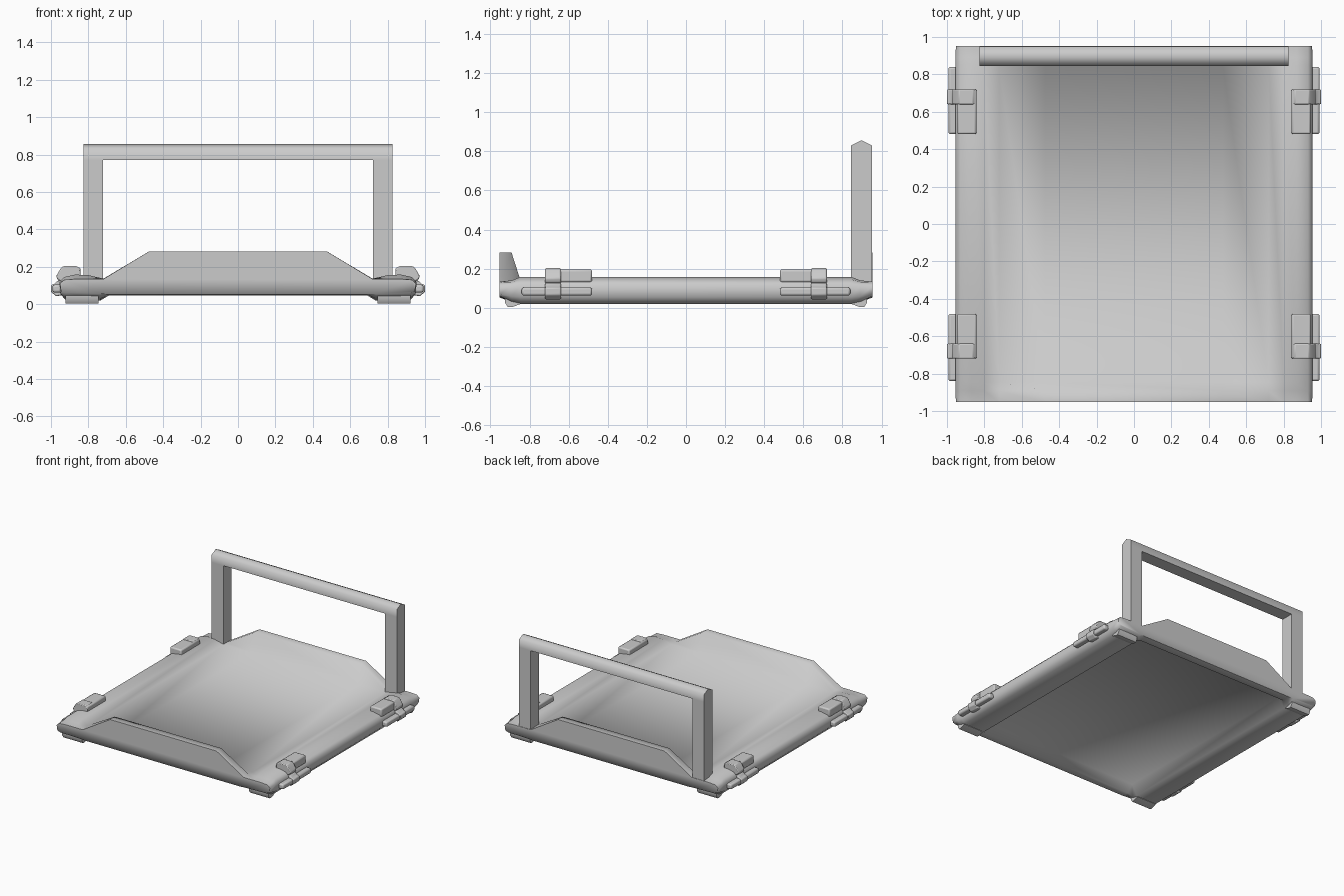
import bpy, bmesh

if "Cube" in bpy.data.objects:
    bpy.data.objects.remove(bpy.data.objects["Cube"])


def loft(name, rings, bevel=0.0, angle=0.7):
    """Skin a list of equal-length point rings and cap both ends."""
    bm = bmesh.new()
    vs = [[bm.verts.new(p) for p in r] for r in rings]
    n = len(vs[0])
    for a, b in zip(vs, vs[1:]):
        for i in range(n):
            j = (i + 1) % n
            bm.faces.new((a[i], a[j], b[j], b[i]))
    bm.faces.new(vs[0])
    bm.faces.new(vs[-1][::-1])
    bmesh.ops.recalc_face_normals(bm, faces=bm.faces)
    me = bpy.data.meshes.new(name)
    bm.to_mesh(me)
    bm.free()
    ob = bpy.data.objects.new(name, me)
    bpy.context.collection.objects.link(ob)
    bpy.ops.object.select_all(action='DESELECT')
    bpy.context.view_layer.objects.active = ob
    ob.select_set(True)
    if bevel:
        m = ob.modifiers.new("bevel", 'BEVEL')
        m.width, m.segments, m.limit_method = bevel, 2, 'ANGLE'
    bpy.ops.object.shade_smooth_by_angle(angle=angle)
    return ob


def box(name, x, y, z, bevel=0.0):
    x, y, z = sorted(x), sorted(y), sorted(z)
    return loft(name, [[(x[0], v, z[0]), (x[1], v, z[0]), (x[1], v, z[1]), (x[0], v, z[1])]
                       for v in y], bevel)


def deck_ring(y, half):
    full = half + [(-x, z) for x, z in reversed(half)]
    return [(x, y, z) for x, z in full]


# Deck: thin sunken tray with thick side rails, turned up into a lip at each end
mid = [(0.69, 0.10), (0.735, 0.02), (0.92, 0.02), (0.95, 0.055), (0.955, 0.12),
       (0.93, 0.145), (0.87, 0.158), (0.80, 0.155), (0.72, 0.136), (0.475, 0.136)]
inner_lip = [(0.69, 0.047), (0.735, 0.03), (0.92, 0.03), (0.95, 0.058), (0.955, 0.115),
             (0.93, 0.132), (0.87, 0.14), (0.80, 0.14), (0.72, 0.136), (0.475, 0.282)]
outer_lip = [(0.69, 0.052), (0.735, 0.055), (0.92, 0.06), (0.945, 0.068), (0.952, 0.11),
             (0.93, 0.13), (0.87, 0.134), (0.80, 0.134), (0.72, 0.134), (0.475, 0.282)]
loft("deck", [deck_ring(-0.953, outer_lip), deck_ring(-0.892, inner_lip), deck_ring(-0.845, mid),
              deck_ring(0.845, mid), deck_ring(0.892, inner_lip), deck_ring(0.953, outer_lip)],
     angle=1.3)

# Carrying handle: ridged crossbar on two square posts
bar = [(0.845, 0.77), (0.95, 0.77), (0.95, 0.83), (0.897, 0.857), (0.845, 0.83)]
loft("handle_bar", [[(x, y, z) for y, z in bar] for x in (-0.827, 0.827)], angle=1.3)

for s, side in ((1, "right"), (-1, "left")):
    box("handle_post_" + side, (s * 0.722, s * 0.827), (0.845, 0.95), (0.11, 0.77))
    for t, where in ((1, "back"), (-1, "front")):
        tag = where + "_" + side
        # Small foot at each rail end
        foot = [(0.85, 0.018), (0.89, 0.003), (0.91, 0.003), (0.925, 0.025), (0.925, 0.05), (0.85, 0.05)]
        loft("foot_" + tag, [[(s * x, t * y, z) for y, z in foot] for x in (0.745, 0.922)])
        # Latch: top pad, side pin, hooked strap and keeper
        box("latch_pad_" + tag, (s * 0.842, s * 0.945), (t * 0.48, t * 0.72), (0.13, 0.196), 0.01)
        box("latch_pin_" + tag, (s * 0.945, s * 0.992), (t * 0.48, t * 0.84), (0.062, 0.104), 0.011)
        strap = [(0.842, 0.14), (0.842, 0.185), (0.86, 0.203), (0.935, 0.203), (0.952, 0.185),
                 (0.972, 0.15), (0.965, 0.13), (0.94, 0.12)]
        loft("latch_strap_" + tag, [[(s * x, y, z) for x, z in strap]
                                    for y in (t * 0.64, t * 0.72)], 0.006)
        keeper = [(0.93, 0.05), (0.93, 0.13), (0.965, 0.125), (0.98, 0.11), (1.0, 0.102),
                  (1.0, 0.066), (0.972, 0.042)]
        loft("latch_keeper_" + tag, [[(s * x, y, z) for x, z in keeper]
                                     for y in (t * 0.64, t * 0.72)], 0.006)
